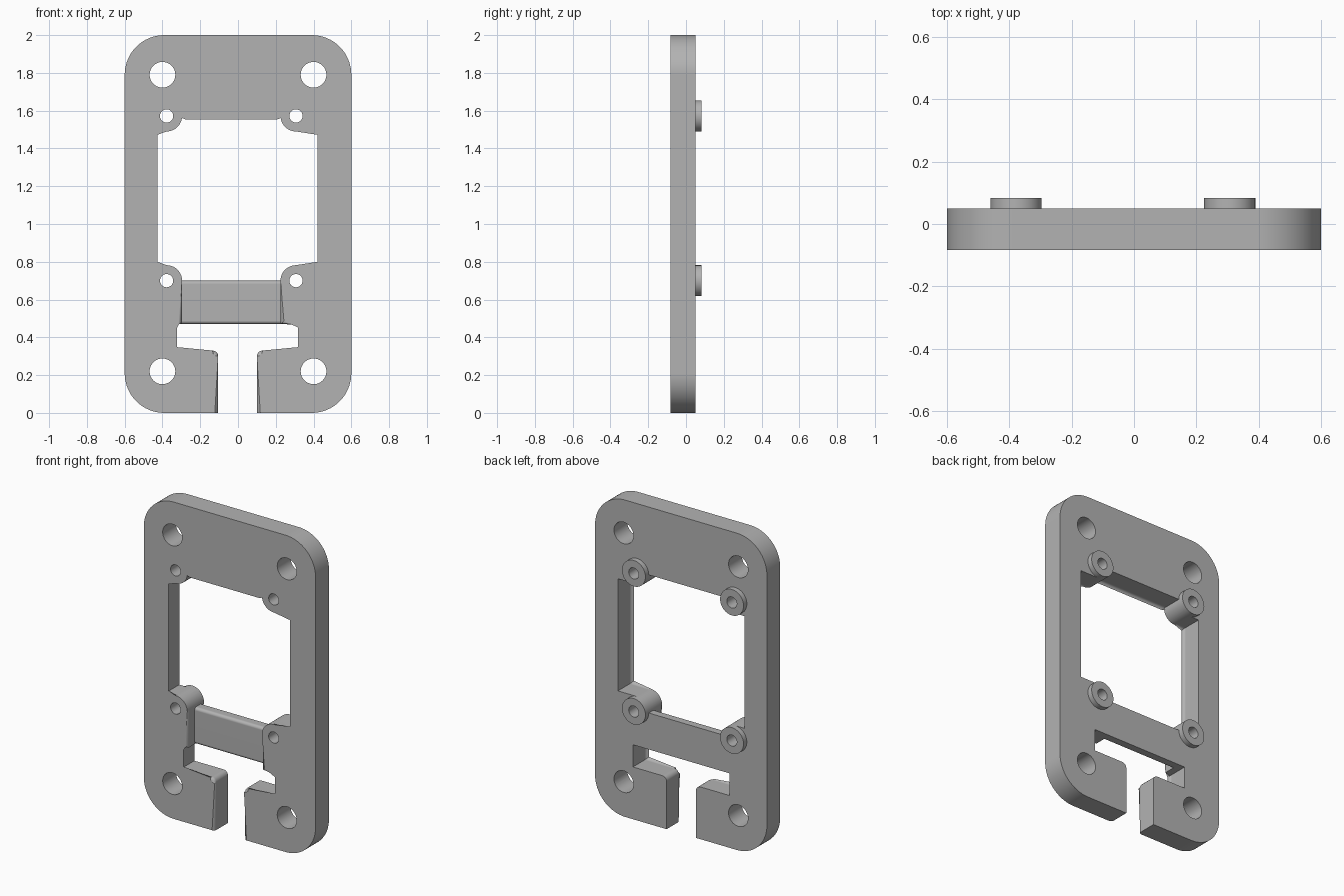
import bpy, bmesh, math
from mathutils import Matrix

if "Cube" in bpy.data.objects:
    bpy.data.objects.remove(bpy.data.objects["Cube"])

FRONT, BACK, TIP = -0.083, 0.05, 0.083   # plate front, plate back, boss tips (y)
LX, RX, LOW, HIGH = -0.378, 0.307, 0.70, 1.572   # boss centres
BR, FILLET = 0.082, 0.018                 # boss radius, front edge rounding

grey = bpy.data.materials.new("light_grey")
grey.diffuse_color = (0.45, 0.45, 0.45, 1)
grey.use_nodes = True
grey.node_tree.nodes["Principled BSDF"].inputs["Base Color"].default_value = grey.diffuse_color


def make_object(name, bm):
    bmesh.ops.recalc_face_normals(bm, faces=bm.faces[:])
    mesh = bpy.data.meshes.new(name)
    bm.to_mesh(mesh)
    bm.free()
    mesh.materials.append(grey)
    ob = bpy.data.objects.new(name, mesh)
    bpy.context.collection.objects.link(ob)
    return ob


def arc(cx, cz, r, a0, a1, n=12):
    return [(cx + r * math.cos(math.radians(a0 + (a1 - a0) * i / n)),
             cz + r * math.sin(math.radians(a0 + (a1 - a0) * i / n))) for i in range(n + 1)]


def prism(name, pts, y0, y1, rounded):
    """Extrude an x/z outline along y and round the chosen front edges."""
    bm = bmesh.new()
    a = [bm.verts.new((x, y0, z)) for x, z in pts]
    b = [bm.verts.new((x, y1, z)) for x, z in pts]
    n = len(pts)
    bm.faces.new(a)
    bm.faces.new(b[::-1])
    for i in range(n):
        bm.faces.new((a[i], b[i], b[(i + 1) % n], a[(i + 1) % n]))
    edges = [bm.edges.get((a[i], a[(i + 1) % n])) for i in range(n) if rounded(i)]
    bmesh.ops.bevel(bm, geom=edges, offset=FILLET, segments=4, profile=0.5, affect='EDGES')
    return make_object(name, bm)


def cylinder(name, x, z, r, y0, y1):
    bm = bmesh.new()
    rot = Matrix.Translation((x, (y0 + y1) / 2, z)) @ Matrix.Rotation(math.pi / 2, 4, 'X')
    bmesh.ops.create_cone(bm, cap_ends=True, segments=48, radius1=r, radius2=r,
                          depth=y1 - y0, matrix=rot)
    return make_object(name, bm)


def combine(target, tool, operation):
    m = target.modifiers.new(operation.lower(), 'BOOLEAN')
    m.operation, m.solver, m.object = operation, 'EXACT', tool
    bpy.context.view_layer.objects.active = target
    bpy.ops.object.modifier_apply(modifier=m.name)
    bpy.data.objects.remove(tool)


# Outer outline with large rounded corners
R, CX = 0.21, 0.39
outer = [(0.10, 0)] + arc(CX, R, R, -90, 0, 16) + arc(CX, 2 - R, R, 0, 90, 16) \
    + arc(-CX, 2 - R, R, 90, 180, 16) + arc(-CX, R, R, 180, 270, 16) + [(-0.105, 0)]

# Inner outline: cable gap, slot, boss pads and main window
inner = arc(-0.135, 0.30, 0.03, 0, 90, 5) + [(-0.34, 0.33), (-0.34, 0.47), (LX + BR, 0.47)] \
    + arc(LX, LOW, BR, 0, 90) + [(-0.445, LOW + BR), (-0.445, HIGH - BR)] \
    + arc(LX, HIGH, BR, -90, 0) + arc(RX, HIGH, BR, 180, 270) \
    + [(0.44, HIGH - BR), (0.44, LOW + BR)] + arc(RX, LOW, BR, 90, 180) \
    + [(RX - BR, 0.47), (0.335, 0.47), (0.335, 0.33)] + arc(0.13, 0.30, 0.03, 90, 180, 5)
first = len(outer) - 1
plate = prism("mounting_plate", outer + inner, FRONT, BACK, lambda i: i >= first)

# Recessed crossbar, rounded along its top and bottom front edges
x0, x1 = LX + BR - 0.02, RX - BR + 0.02
bar = prism("crossbar", [(x0, 0.47), (x1, 0.47), (x1, LOW), (x0, LOW)],
            -0.01, BACK, lambda i: i in (0, 2))
combine(plate, bar, 'UNION')

# Rear bosses with screw holes
for x in (LX, RX):
    for z in (LOW, HIGH):
        combine(plate, cylinder("boss", x, z, BR, BACK - 0.02, TIP), 'UNION')
        combine(plate, cylinder("screw_cutter", x, z, 0.035, -0.2, 0.2), 'DIFFERENCE')

# Corner mounting holes
for x in (-0.4, 0.4):
    for z in (0.22, 1.79):
        combine(plate, cylinder("hole_cutter", x, z, 0.068, -0.2, 0.2), 'DIFFERENCE')

bpy.ops.object.select_all(action='DESELECT')
plate.select_set(True)
bpy.context.view_layer.objects.active = plate
bpy.ops.object.shade_smooth_by_angle(angle=math.radians(30))
weighted = plate.modifiers.new("even_shading", 'WEIGHTED_NORMAL')
weighted.keep_sharp = True
